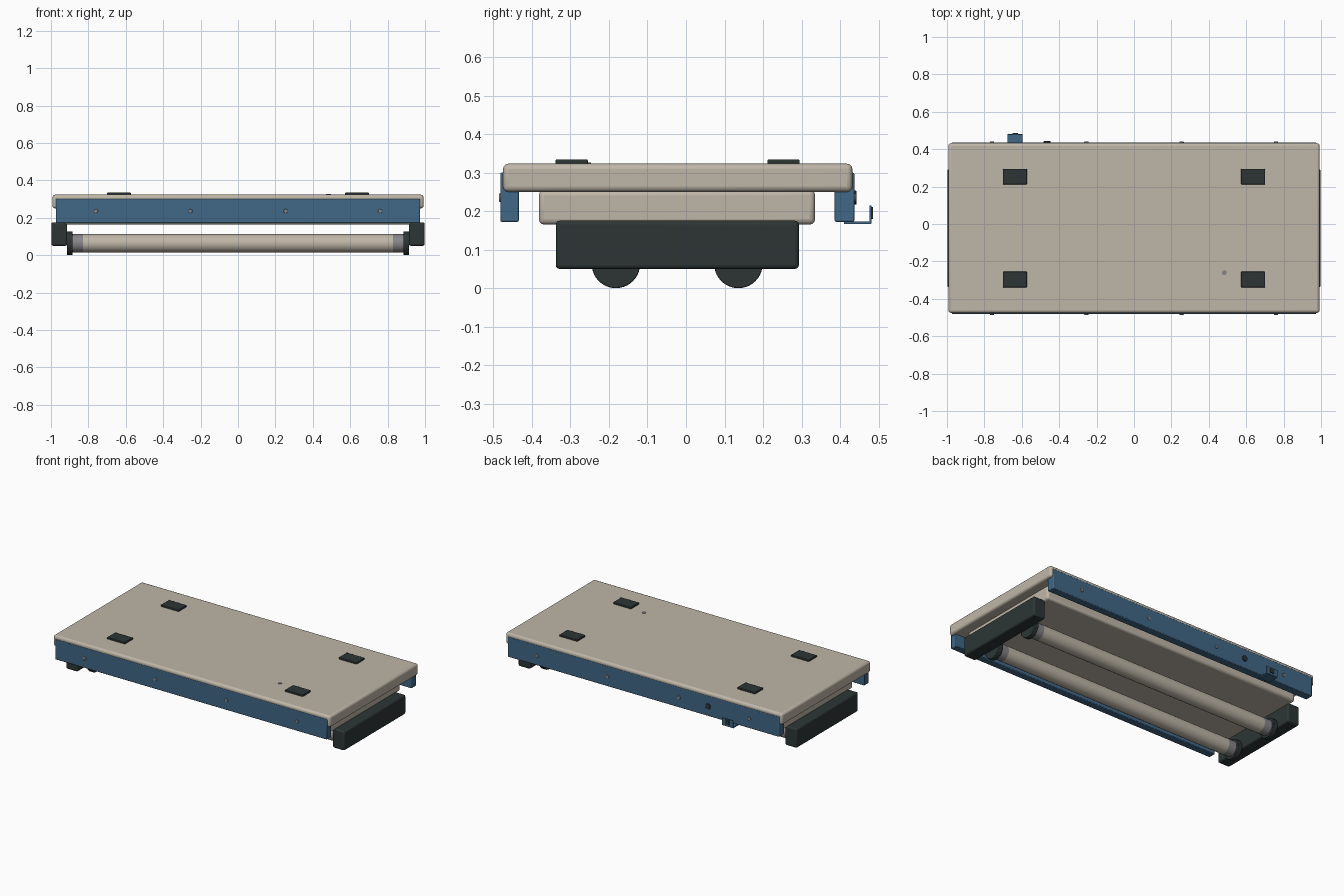
import bpy, math
from mathutils import Matrix, Vector

if "Cube" in bpy.data.objects:
    bpy.data.objects.remove(bpy.data.objects["Cube"])

YC = -0.022  # the deck sits slightly forward because of the rear pedal


def material(name, rgb):
    m = bpy.data.materials.new(name)
    m.diffuse_color = (*rgb, 1)
    m.use_nodes = True
    m.node_tree.nodes["Principled BSDF"].inputs["Base Color"].default_value = m.diffuse_color
    return m


CREAM = material("warm_cream", (0.52, 0.47, 0.39))
BLUE = material("steel_blue", (0.052, 0.135, 0.24))
DARK = material("dark_rubber", (0.026, 0.036, 0.036))
GREY = material("mid_grey", (0.24, 0.24, 0.25))


def finish(ob, name, mat, bevel=0, segments=3):
    ob.name = name
    ob.data.name = name
    ob.data.materials.append(mat)
    bpy.ops.object.shade_smooth_by_angle(angle=math.radians(35))
    if bevel:
        b = ob.modifiers.new("soft_edges", "BEVEL")
        b.width = bevel
        b.segments = segments
        b.limit_method = "ANGLE"
    return ob


def box(name, x, y, z, mat, bevel=0.0, segments=3):
    bpy.ops.mesh.primitive_cube_add(size=1)
    ob = bpy.context.object
    size = [r[1] - r[0] for r in (x, y, z)]
    mid = [(r[0] + r[1]) / 2 for r in (x, y, z)]
    ob.data.transform(Matrix.Diagonal((*size, 1)))
    ob.location = mid
    return finish(ob, name, mat, bevel, segments)


def rod(name, a, b, r, mat, bevel=0.0, sides=40):
    a, b = Vector(a), Vector(b)
    bpy.ops.mesh.primitive_cylinder_add(vertices=sides, radius=r, depth=(b - a).length)
    ob = bpy.context.object
    ob.data.transform((b - a).to_track_quat("Z", "Y").to_matrix().to_4x4())
    ob.location = (a + b) / 2
    return finish(ob, name, mat, bevel, 2)


# Top deck and the lower body under it
box("top_deck", (-0.992, 0.992), (-0.475, 0.432), (0.25, 0.323), CREAM, 0.014)
box("lower_body", (-0.93, 0.93), (-0.382, 0.335), (0.165, 0.255), CREAM, 0.014)

# Side rails with a row of bolts on each
box("front_rail", (-0.973, 0.973), (-0.482, -0.434), (0.172, 0.30), BLUE, 0.004, 2)
box("back_rail", (-0.973, 0.973), (0.386, 0.437), (0.172, 0.30), BLUE, 0.004, 2)
for i, x in enumerate((-0.76, -0.255, 0.255, 0.76)):
    rod(f"front_bolt_{i}", (x, -0.478, 0.235), (x, -0.486, 0.235), 0.011, GREY, 0.002, 16)
    rod(f"back_bolt_{i}", (x, 0.433, 0.235), (x, 0.441, 0.235), 0.011, GREY, 0.002, 16)

# Round knob and L-shaped pedal on the back
rod("back_knob", (-0.465, 0.43, 0.235), (-0.465, 0.443, 0.235), 0.018, DARK, 0.002, 24)
box("pedal_plate", (-0.675, -0.595), (0.41, 0.48), (0.166, 0.173), BLUE)
box("pedal_lip", (-0.675, -0.595), (0.476, 0.482), (0.168, 0.215), BLUE)
box("pedal_grip", (-0.65, -0.62), (0.481, 0.486), (0.18, 0.21), DARK)

# Rubber pads and a small button on the deck
for sx in (-1, 1):
    for sy in (-1, 1):
        x, y = sx * 0.637, YC + sy * 0.275
        box(f"deck_pad_{sx}_{sy}", (x - 0.064, x + 0.064), (y - 0.042, y + 0.042),
            (0.315, 0.334), DARK, 0.003, 2)
rod("deck_button", (0.483, -0.26, 0.318), (0.483, -0.26, 0.326), 0.013, GREY, 0, 20)

# End bumpers
for side, s in (("left", -1), ("right", 1)):
    x = sorted((s * 0.913, s * 0.998))
    box(f"{side}_bumper", x, (-0.338, 0.293), (0.05, 0.175), DARK, 0.01)

# Rollers: cream tube, grey collars, dark wheels, axle stubs into the bumpers
for label, y in (("front", -0.182), ("back", 0.136)):
    z = 0.063
    rod(f"{label}_roller", (-0.83, y, z), (0.83, y, z), 0.049, CREAM)
    for side, s in (("left", -1), ("right", 1)):
        rod(f"{label}_{side}_collar", (s * 0.829, y, z), (s * 0.888, y, z), 0.049, GREY)
        rod(f"{label}_{side}_wheel", (s * 0.884, y, z), (s * 0.915, y, z), 0.063, DARK, 0.003)
        rod(f"{label}_{side}_axle", (s * 0.90, y, 0.075), (s * 0.93, y, 0.075), 0.02, DARK)
